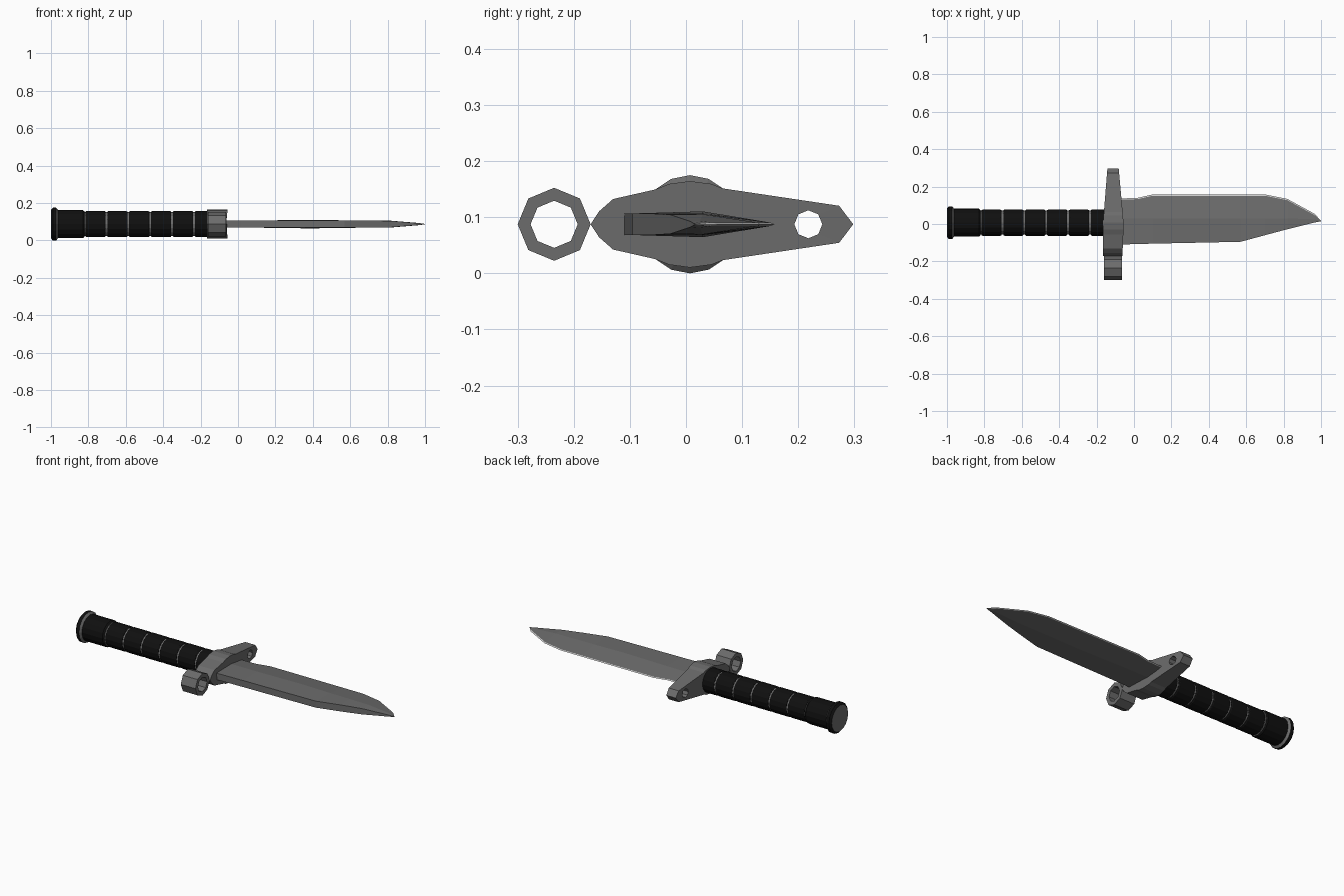
import bpy, bmesh
from math import cos, sin, pi

cube = bpy.data.objects.get("Cube")
if cube:
    bpy.data.objects.remove(cube)

CZ = 0.0875   # height of the long axis
CY = 0.007    # sideways position of the handle axis


def material(name, value):
    mat = bpy.data.materials.new(name)
    mat.use_nodes = True
    color = (value, value, value, 1)
    mat.diffuse_color = color
    mat.node_tree.nodes["Principled BSDF"].inputs["Base Color"].default_value = color
    return mat


STEEL = material("steel grey", 0.15)
BLACK = material("grip black", 0.005)
EDGE = material("honed edge light grey", 0.6)


def finish(name, bm, mats):
    bmesh.ops.recalc_face_normals(bm, faces=bm.faces[:])
    mesh = bpy.data.meshes.new(name)
    bm.to_mesh(mesh)
    bm.free()
    for mat in mats:
        mesh.materials.append(mat)
    obj = bpy.data.objects.new(name, mesh)
    bpy.context.collection.objects.link(obj)
    return obj


def loft(name, sections, mats, rule=lambda i, j: 0, closed=False):
    """Skin a row of equal-length loops; rule(i, j) picks each face's material."""
    bm = bmesh.new()
    loops = [[bm.verts.new(p) for p in s] for s in sections]
    n = len(loops[0])
    count = len(loops) if closed else len(loops) - 1
    for i in range(count):
        a, b = loops[i], loops[(i + 1) % len(loops)]
        for j in range(n):
            k = (j + 1) % n
            face = bm.faces.new((a[j], a[k], b[k], b[j]))
            face.material_index = rule(i, j)
    if not closed:
        bm.faces.new(loops[0])
        bm.faces.new(loops[-1])
    return finish(name, bm, mats)


def circle(x, r, y, sides):
    return [(x, y + r * sin(2 * pi * j / sides), CZ + r * cos(2 * pi * j / sides))
            for j in range(sides)]


def lathe(name, profile, mats, y=CY, sides=16, **kw):
    return loft(name, [circle(x, r, y, sides) for x, r in profile], mats, **kw)


# Pommel: grey end face, black flanged cap with a grey shoulder
lathe("pommel", [(-1.0, 0.076), (-0.99, 0.0875), (-0.972, 0.0875), (-0.962, 0.075),
                 (-0.83, 0.075), (-0.822, 0.069)], [STEEL, BLACK],
      rule=lambda i, j: 0 if i == 2 else 1)

# Grip: black sleeves over a grey core that shows in the grooves
lathe("grip_core", [(-0.83, 0.064), (-0.12, 0.064)], [STEEL])
STEP = 0.117
for n in range(6):
    start = -0.816 + n * STEP
    end = start + STEP - 0.009
    lathe("grip_sleeve_%d" % (n + 1),
          [(start, 0.066), (start + 0.006, 0.07), (end - 0.006, 0.07), (end, 0.066)], [BLACK])

# Cross guard: mirrored outline, thinner towards the long arm
half = [(-0.17, 0), (-0.155, 0.023), (-0.13, 0.045), (-0.055, 0.062), (-0.03, 0.072),
        (0.007, 0.077), (0.045, 0.072), (0.065, 0.064), (0.273, 0.033), (0.298, 0)]
outline = half + [(y, -h) for y, h in half[-2:0:-1]]
back = [(-0.166 + 0.08 * max(y, 0), y, CZ + h) for y, h in outline]
front = [(-0.055 - 0.09 * max(y, 0) + 0.04 * min(y, 0), y, CZ + h) for y, h in outline]
guard = loft("cross_guard", [back, front], [STEEL])

# Hole through the long arm
cutter = lathe("hole_cutter", [(-0.3, 0.025), (0.1, 0.025)], [STEEL], y=0.218, sides=8)
cutter.hide_render = True
cut = guard.modifiers.new("hole", 'BOOLEAN')
cut.operation = 'DIFFERENCE'
cut.solver = 'EXACT'
cut.object = cutter
bpy.context.view_layer.objects.active = guard
bpy.ops.object.modifier_apply(modifier=cut.name)
bpy.data.objects.remove(cutter)

# Muzzle ring on the short arm
lathe("muzzle_ring", [(-0.16, 0.042), (-0.065, 0.042), (-0.065, 0.065), (-0.16, 0.065)],
      [STEEL], y=-0.235, sides=8, closed=True)

# Blade stations: x, spine y, ridge y, edge y, spine half-thickness, ridge half-thickness
stations = [(-0.08, -0.11, 0.03, 0.136, 0.019, 0.019),
            (0.02, -0.107, 0.03, 0.14, 0.019, 0.019),
            (0.1, -0.105, 0.03, 0.158, 0.019, 0.019),
            (0.39, -0.099, 0.03, 0.158, 0.019, 0.023),
            (0.57, -0.095, 0.03, 0.158, 0.019, 0.02),
            (0.7, -0.06, 0.03, 0.158, 0.019, 0.019),
            (0.82, -0.028, 0.03, 0.134, 0.017, 0.018),
            (0.965, 0.008, 0.025, 0.055, 0.005, 0.006),
            (1.0, 0.015, 0.016, 0.017, 0.001, 0.001)]


def blade_section(x, spine, ridge, edge, hs, hr):
    bevel = edge - min(0.007, (edge - ridge) / 2)
    hb = min(0.003, hr / 2)
    top = [(spine, hs), (ridge, hr), (bevel, hb), (edge, 0)]
    ring = top + [(y, -h) for y, h in top[-2::-1]]
    return [(x, y, CZ + h) for y, h in ring]


loft("blade", [blade_section(*s) for s in stations], [STEEL, EDGE],
     rule=lambda i, j: 1 if j in (2, 3) else 0)
